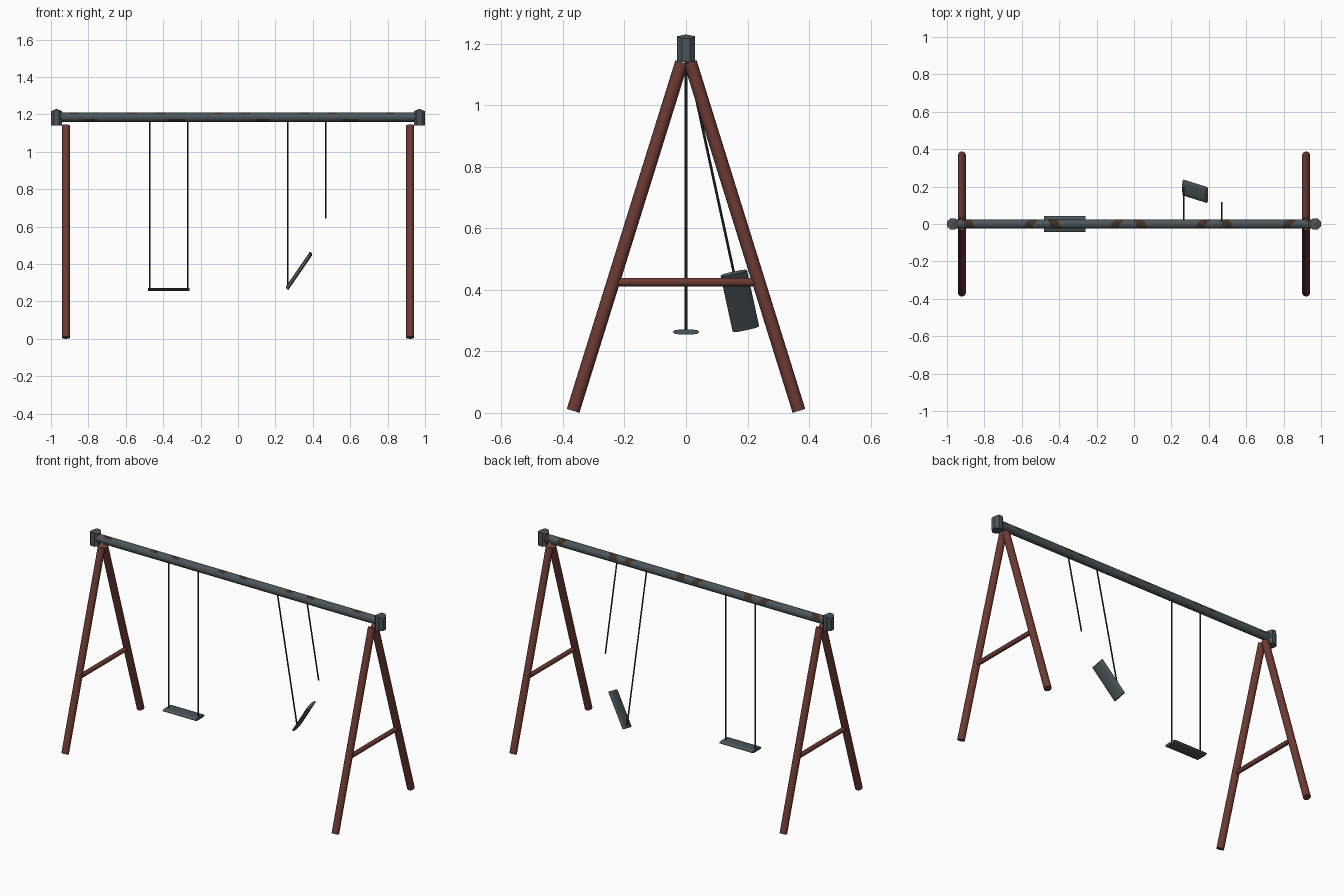
import bpy, bmesh, math
from mathutils import Vector, Matrix

if "Cube" in bpy.data.objects:
    bpy.data.objects.remove(bpy.data.objects["Cube"])


def material(name, rgb):
    m = bpy.data.materials.new(name)
    m.diffuse_color = (*rgb, 1)
    m.use_nodes = True
    m.node_tree.nodes["Principled BSDF"].inputs["Base Color"].default_value = m.diffuse_color
    return m


RED = material("red brown paint", (0.15, 0.042, 0.033))
STEEL = material("grey steel", (0.07, 0.092, 0.105))
RUST = material("rust", (0.055, 0.030, 0.016))
ROPE = material("dark rope", (0.028, 0.035, 0.04))


def finish(name, bm, mats, smooth=True):
    bmesh.ops.recalc_face_normals(bm, faces=bm.faces)
    me = bpy.data.meshes.new(name)
    bm.to_mesh(me)
    bm.free()
    for m in mats:
        me.materials.append(m)
    ob = bpy.data.objects.new(name, me)
    bpy.context.collection.objects.link(ob)
    if smooth:
        bpy.ops.object.select_all(action='DESELECT')
        ob.select_set(True)
        bpy.context.view_layer.objects.active = ob
        bpy.ops.object.shade_smooth_by_angle(angle=math.radians(40))
    return ob


def rod(name, a, b, r, mat, sides=12):
    a, b = Vector(a), Vector(b)
    d = b - a
    bm = bmesh.new()
    M = Matrix.Translation((a + b) / 2) @ d.to_track_quat('Z', 'Y').to_matrix().to_4x4()
    bmesh.ops.create_cone(bm, cap_ends=True, segments=sides, radius1=r,
                          radius2=r, depth=d.length, matrix=M)
    return finish(name, bm, [mat])


# A-frames and end caps
for side, sx in (("left", -1), ("right", 1)):
    x = sx * 0.92
    for end, sy in (("front", -1), ("back", 1)):
        rod(f"{side}_{end}_leg", (x, sy * 0.367, 0.0065), (x, sy * 0.014, 1.14), 0.0215, RED, 16)
    rod(f"{side}_crossbar", (x, -0.235, 0.425), (x, 0.235, 0.425), 0.014, RED)
    bm = bmesh.new()
    bmesh.ops.create_cone(bm, cap_ends=True, segments=8, radius1=0.0325, radius2=0.0325, depth=0.09,
                          matrix=Matrix.Translation((sx * 0.97, 0, 1.185)) @ Matrix.Rotation(math.pi / 8, 4, 'Z'))
    # pitched top: the rim drops away from a central ridge
    top = [f for f in bm.faces if f.normal.z > 0.9]
    bmesh.ops.poke(bm, faces=top)
    for v in bm.verts:
        if v.co.z > 1.2:
            v.co.z -= 0.45 * abs(v.co.x - sx * 0.97)
    finish(f"{side}_end_cap", bm, [STEEL], smooth=False)

# Top beam with repeating rust patches
R, ZB, N, S = 0.025, 1.185, 190, 16


def rusty(x, ang):
    # (centre x, half width, first angle, last angle, slant per radian)
    for cx, w, a0, a1, slant in ((-0.55, 0.024, 10, 125, -0.018),
                                 (-0.43, 0.026, 0, 125, 0.012),
                                 (-0.785, 0.04, 195, 240, 0)):
        if a0 < ang < a1:
            dx = x - cx - slant * math.radians(ang - (a0 + a1) / 2)
            dx -= 0.46 * round(dx / 0.46)
            if abs(dx) < w:
                return True
    return False


bm = bmesh.new()
rings = []
for i in range(N + 1):
    x = -0.95 + 1.9 * i / N
    rings.append([bm.verts.new((x, R * math.cos(2 * math.pi * j / S),
                                ZB + R * math.sin(2 * math.pi * j / S))) for j in range(S)])
for i in range(N):
    for j in range(S):
        k = (j + 1) % S
        f = bm.faces.new((rings[i][j], rings[i][k], rings[i + 1][k], rings[i + 1][j]))
        f.material_index = int(rusty(-0.95 + 1.9 * (i + 0.5) / N, 360 * (j + 0.5) / S))
bm.faces.new(rings[0])
bm.faces.new(rings[-1])
finish("top_beam", bm, [STEEL, RUST])


# Seats: flat plank with rounded long edges
def seat(name, M):
    prof = [(-0.044, 0), (-0.038, -0.0055), (-0.022, -0.008), (0.022, -0.008), (0.038, -0.0055),
            (0.044, 0), (0.038, 0.0055), (0.022, 0.008), (-0.022, 0.008), (-0.038, 0.0055)]
    bm = bmesh.new()
    f = bm.faces.new([bm.verts.new((-0.112, y, z)) for y, z in prof])
    ext = bmesh.ops.extrude_face_region(bm, geom=[f])
    bmesh.ops.translate(bm, vec=(0.224, 0, 0),
                        verts=[v for v in ext["geom"] if isinstance(v, bmesh.types.BMVert)])
    bm.transform(M)
    finish(name, bm, [STEEL])


# Intact swing hanging straight
seat("hanging_seat", Matrix.Translation((-0.37, 0, 0.263)))
for n, x in (("left", -0.471), ("right", -0.269)):
    rod(f"hanging_{n}_rope", (x, 0, 0.265), (x, 0, 1.175), 0.0042, ROPE, 8)

# Broken swing blown backwards, one rope snapped
tilt = math.radians(12.2)
seat("broken_seat", Matrix.Translation((0.327, 0.175, 0.364))
     @ Matrix.Rotation(tilt, 4, 'X') @ Matrix.Rotation(math.radians(-56), 4, 'Y'))
for n, x, z in (("long", 0.267, 0.285), ("snapped", 0.469, 0.645)):
    rod(f"{n}_rope", (x, (1.175 - z) * math.tan(tilt), z), (x, 0, 1.175), 0.0042, ROPE, 8)
